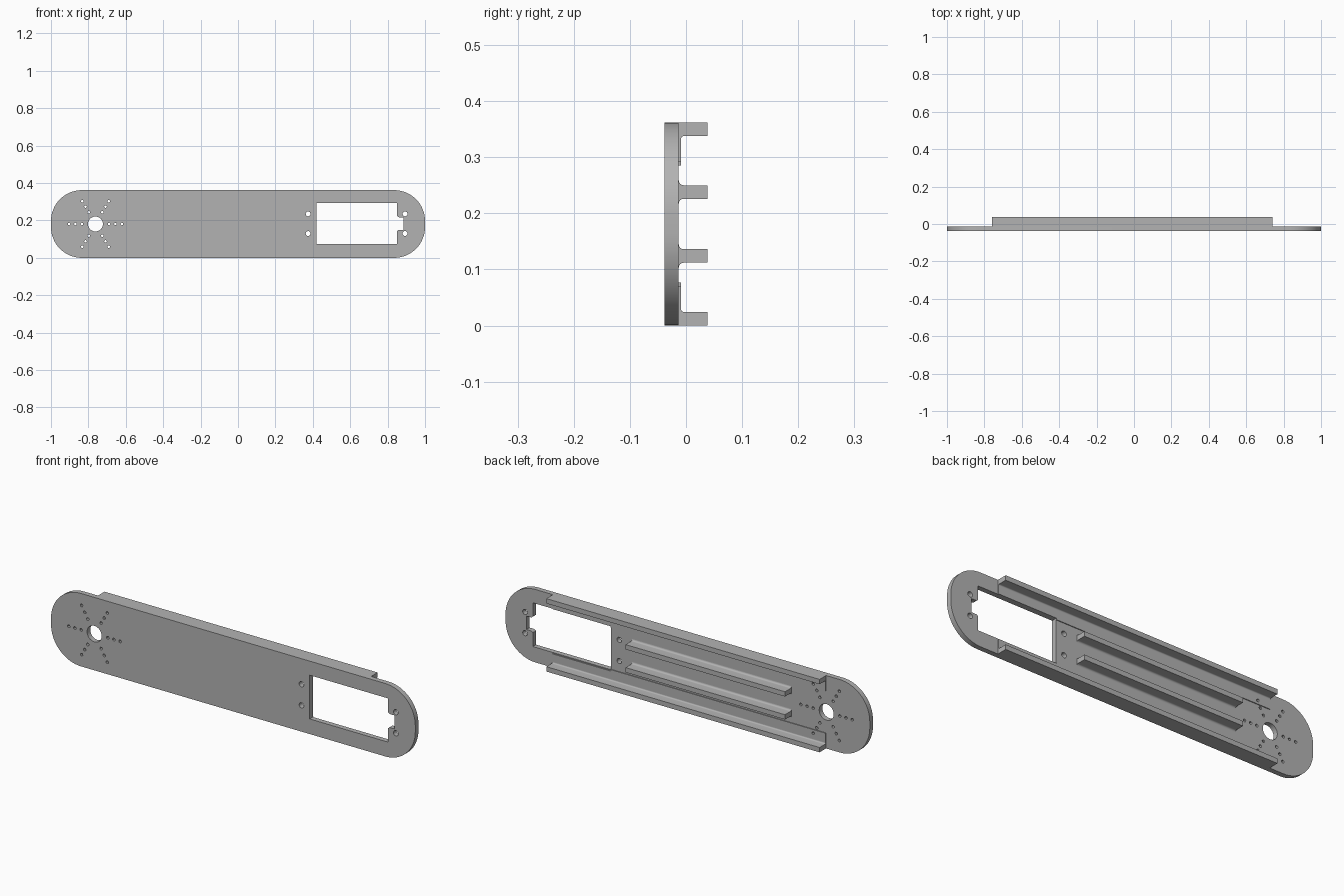
import bpy, bmesh, math

cube = bpy.data.objects.get("Cube")
if cube:
    bpy.data.objects.remove(cube, do_unlink=True)

# Single grey plastic
grey = bpy.data.materials.new("grey plastic")
grey.use_nodes = True
COLOUR = (0.45, 0.45, 0.45, 1)
grey.diffuse_color = COLOUR
grey.node_tree.nodes["Principled BSDF"].inputs["Base Color"].default_value = COLOUR

H = 0.362                 # overall height
MID = H / 2
Y_FRONT, Y_BACK, Y_TOP = -0.038, -0.013, 0.038
RAIL_X = (-0.76, 0.74)


def arc(cx, cz, r, a0, a1, n):
    """Points on an arc, angles in degrees."""
    return [(cx + r * math.cos(math.radians(a0 + (a1 - a0) * i / n)),
             cz + r * math.sin(math.radians(a0 + (a1 - a0) * i / n))) for i in range(n + 1)]


def circle(cx, cz, r, n=20):
    return arc(cx, cz, r, 0, 360, n)[:-1]


def finish(name, bm):
    """Clean a bmesh, turn it into an object and shade it."""
    bmesh.ops.remove_doubles(bm, verts=bm.verts, dist=1e-5)
    bmesh.ops.recalc_face_normals(bm, faces=bm.faces)
    mesh = bpy.data.meshes.new(name)
    bm.to_mesh(mesh)
    bm.free()
    mesh.materials.append(grey)
    obj = bpy.data.objects.new(name, mesh)
    bpy.context.collection.objects.link(obj)
    bpy.ops.object.select_all(action='DESELECT')
    obj.select_set(True)
    bpy.context.view_layer.objects.active = obj
    bpy.ops.object.shade_smooth_by_angle(angle=math.radians(30))
    return obj


def sheet(name, loops, y0, y1):
    """Flat sheet in the xz plane; inner loops become openings."""
    cu = bpy.data.curves.new(name + "_outline", 'CURVE')
    cu.dimensions = '2D'
    cu.fill_mode = 'BOTH'
    cu.extrude = (y1 - y0) / 2
    for pts in loops:
        sp = cu.splines.new('POLY')
        sp.points.add(len(pts) - 1)
        for p, (x, z) in zip(sp.points, pts):
            p.co = (x, z, 0, 1)
        sp.use_cyclic_u = True
    tmp = bpy.data.objects.new(name + "_outline", cu)
    bpy.context.collection.objects.link(tmp)
    bpy.context.view_layer.update()
    mesh = bpy.data.meshes.new_from_object(
        tmp.evaluated_get(bpy.context.evaluated_depsgraph_get()))
    bm = bmesh.new()
    bm.from_mesh(mesh)
    for v in bm.verts:
        x, z, d = v.co
        v.co = (x, (y0 + y1) / 2 - d, z)
    bpy.data.objects.remove(tmp)
    bpy.data.curves.remove(cu)
    bpy.data.meshes.remove(mesh)
    return finish(name, bm)


def bar(name, profile, x0, x1):
    """Extrude a (y, z) profile along x."""
    bm = bmesh.new()
    face = bm.faces.new([bm.verts.new((x0, y, z)) for y, z in profile])
    res = bmesh.ops.extrude_face_region(bm, geom=[face])
    moved = [g for g in res["geom"] if isinstance(g, bmesh.types.BMVert)]
    bmesh.ops.translate(bm, verts=moved, vec=(x1 - x0, 0, 0))
    return finish(name, bm)


def flip(pts):
    """Mirror the second coordinate about mid height."""
    return [(a, H - b) for a, b in pts]


# Base plate outline with rounded ends
R = 0.165
outline = (arc(1 - R, R, R, -90, 0, 16) + arc(1 - R, H - R, R, 0, 90, 16)
           + arc(-1 + R, H - R, R, 90, 180, 16) + arc(-1 + R, R, R, 180, 270, 16))

# Rectangular opening with a cable notch on one side
window = [(0.42, 0.075), (0.85, 0.075), (0.85, 0.143)]
window += arc(0.862, 0.138, 0.012, 155, 90, 4)
window += [(0.885, 0.15), (0.885, 0.217), (0.862, 0.217)]
window += arc(0.862, 0.229, 0.012, 270, 205, 4)[1:]
window += [(0.85, 0.224), (0.85, 0.292), (0.42, 0.292)]

# Screw holes, shaft hole and the star of small holes
screws = [circle(x, z, 0.013) for x in (0.375, 0.893) for z in (0.13, 0.235)]
HUB = -0.762
star = [(HUB + d * math.cos(k * math.pi / 3), MID + d * math.sin(k * math.pi / 3))
        for k in range(6) for d in (0.073, 0.107, 0.141)]
pins = [circle(x, z, 0.007, 12) for x, z in star]
sheet("base_plate", [outline, window, circle(HUB, MID, 0.04, 32)] + screws + pins,
      Y_FRONT, Y_BACK)

# Thin stepped pads and tall side rails along both long edges
pad = [(RAIL_X[0], H - 0.003), (RAIL_X[1], H - 0.003), (RAIL_X[1], 0.292),
       (0.42, 0.292), (0.42, 0.285), (RAIL_X[0], 0.285)]
pad_hole = circle(HUB + 0.141 * 0.5, MID + 0.141 * math.sin(math.pi / 3), 0.007, 12)
Y_PAD = -0.009
rail = [(Y_BACK, H), (Y_TOP, H), (Y_TOP, 0.338)]
rail += arc(Y_PAD + 0.006, 0.332, 0.006, 90, 180, 5) + [(Y_BACK, 0.332)]
for side, fn in (("upper", lambda p: p), ("lower", flip)):
    sheet(side + "_pad", [fn(pad), fn(pad_hole)], Y_BACK, Y_PAD)
    bar(side + "_rail", fn(rail), *RAIL_X)

# Two stiffening ribs with filleted roots
ZC, HALF, F = 0.238, 0.012, 0.009
rib = arc(Y_BACK + F, ZC + HALF + F, F, 180, 270, 6) + [(Y_TOP, ZC + HALF), (Y_TOP, ZC - HALF)]
rib += arc(Y_BACK + F, ZC - HALF - F, F, 90, 180, 6)
bar("upper_rib", rib, -0.57, 0.305)
bar("lower_rib", flip(rib), -0.57, 0.305)
